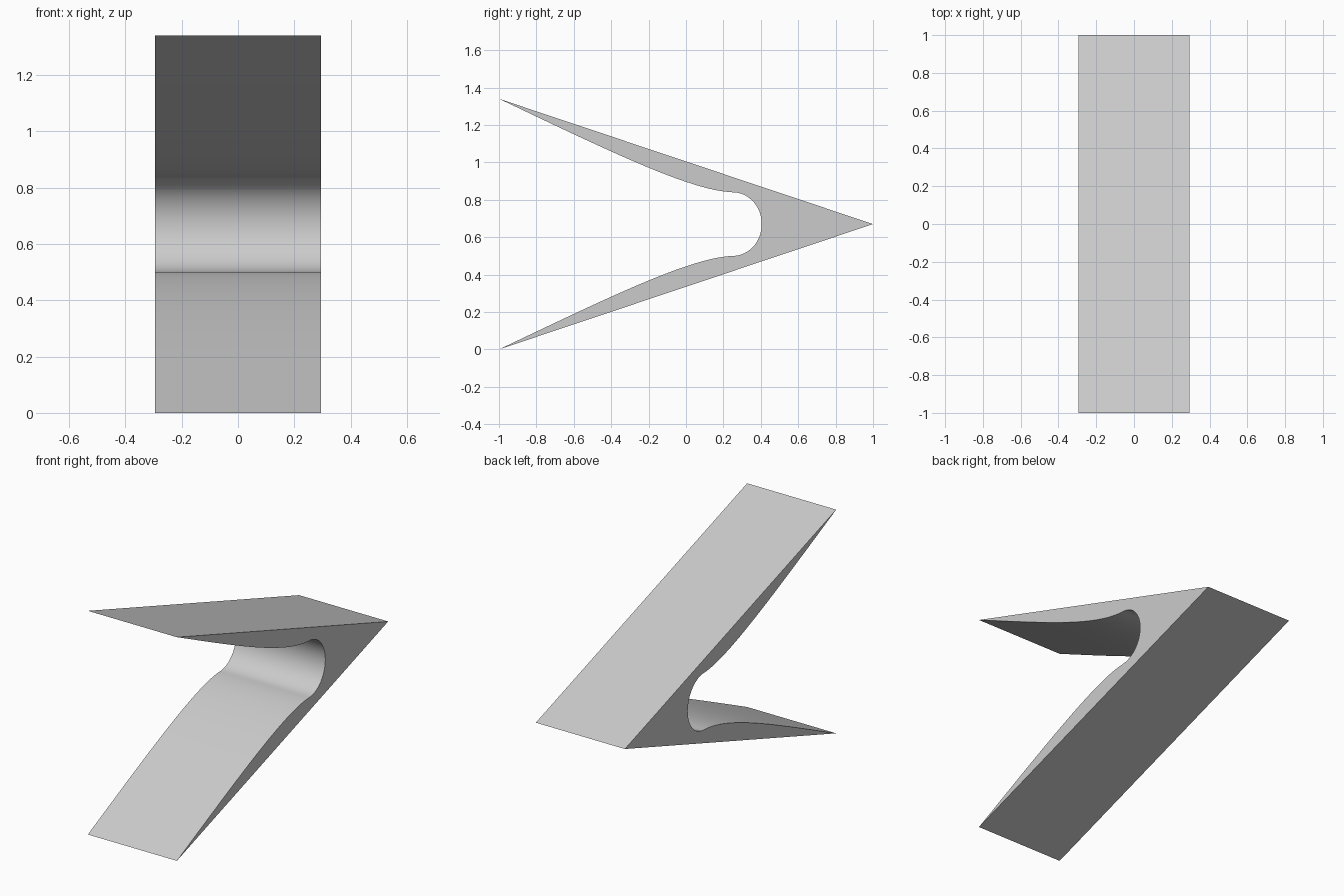
import bpy
import bmesh
import math
from mathutils import Vector
from mathutils.geometry import interpolate_bezier

cube = bpy.data.objects.get("Cube")
if cube:
    bpy.data.objects.remove(cube, do_unlink=True)

HALF_WIDTH = 0.295
MID = 0.67          # height of the mirror plane between the two arms

grey = bpy.data.materials.new("light grey")
grey.use_nodes = True
colour = (0.6, 0.6, 0.6, 1)
grey.diffuse_color = colour
grey.node_tree.nodes["Principled BSDF"].inputs["Base Color"].default_value = colour

# Inner edge of the lower arm, from its tip to the rounded throat
arm = interpolate_bezier(Vector((-1, 0)), Vector((-0.4, 0.285)),
                         Vector((0.02, 0.49)), Vector((0.25, 0.5)), 28)
throat = [Vector((0.25 + 0.155 * math.sin(a), MID - 0.17 * math.cos(a)))
          for a in (math.pi / 2 * i / 16 for i in range(1, 17))]
lower = [Vector(p) for p in arm] + throat

# Mirror to the upper arm and close the outline at the pointed back edge
upper = [Vector((p.x, 2 * MID - p.y)) for p in reversed(lower[:-1])]
outline = lower + upper + [Vector((1, MID))]

# Extrude the outline across the width
bm = bmesh.new()
side = bm.faces.new([bm.verts.new((-HALF_WIDTH, p.x, p.y)) for p in outline])
extruded = bmesh.ops.extrude_face_region(bm, geom=[side], use_keep_orig=True)
moved = [v for v in extruded["geom"] if isinstance(v, bmesh.types.BMVert)]
bmesh.ops.translate(bm, verts=moved, vec=(2 * HALF_WIDTH, 0, 0))
bmesh.ops.recalc_face_normals(bm, faces=bm.faces)

mesh = bpy.data.meshes.new("wedge_clip")
bm.to_mesh(mesh)
bm.free()
mesh.materials.append(grey)
clip = bpy.data.objects.new("wedge_clip", mesh)
bpy.context.collection.objects.link(clip)

# Smooth the inner curve, keep the outer edges sharp
bpy.ops.object.select_all(action='DESELECT')
clip.select_set(True)
bpy.context.view_layer.objects.active = clip
bpy.ops.object.shade_smooth_by_angle(angle=math.radians(25))
